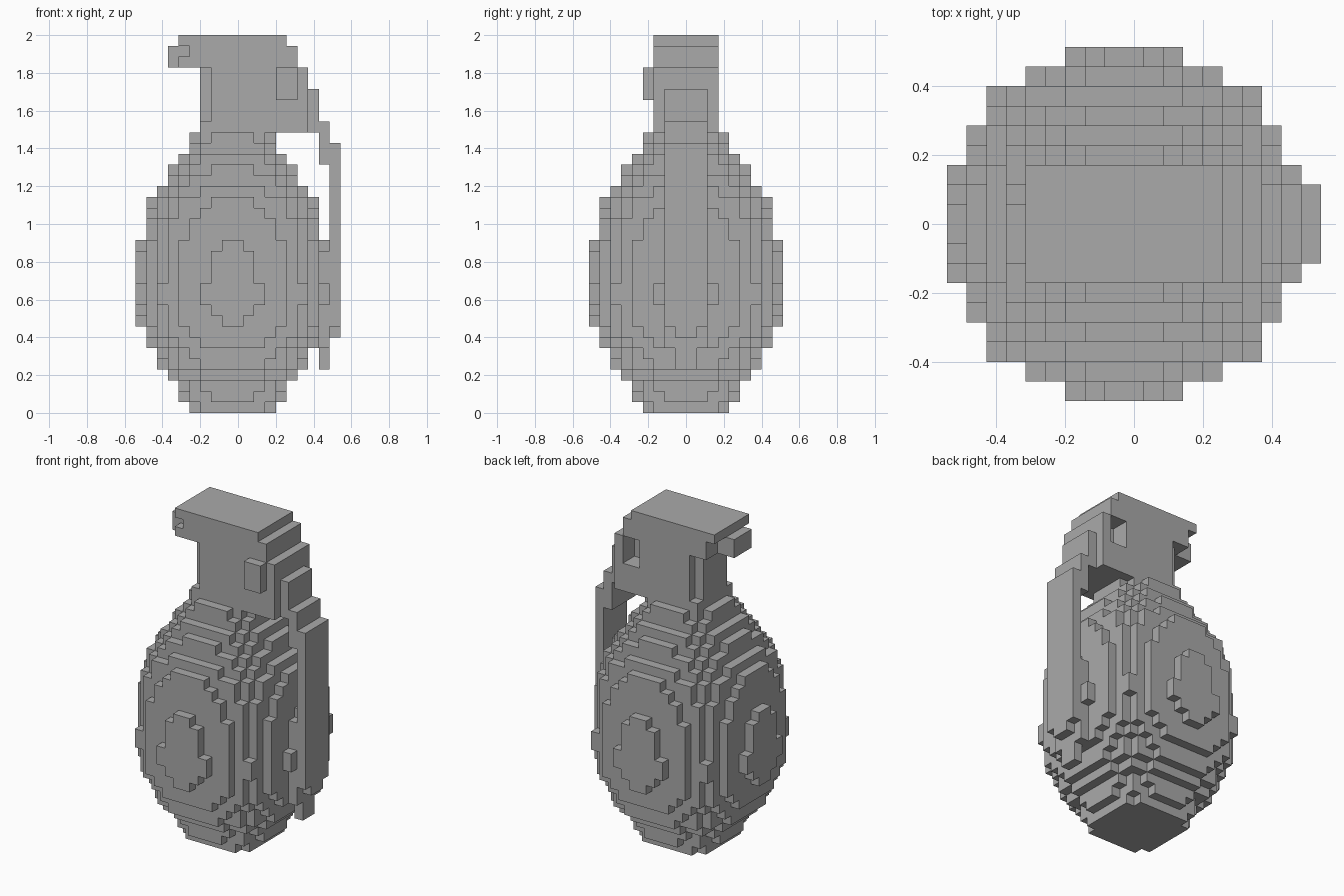
import bpy
import bmesh
from mathutils import Vector

if "Cube" in bpy.data.objects:
    bpy.data.objects.remove(bpy.data.objects["Cube"], do_unlink=True)

UNIT = 2 / 35                                  # edge of one cell
ORIGIN = Vector((-9.5, -9, 0))                 # grid corner, in cells

grey = bpy.data.materials.new("plain_grey")
grey.use_nodes = True
colour = (0.4, 0.4, 0.4, 1)
grey.diffuse_color = colour
grey.node_tree.nodes["Principled BSDF"].inputs["Base Color"].default_value = colour


def box(x0, x1, y0, y1, z0, z1):
    """Set of grid cells; the end values are exclusive."""
    return {(x, y, z) for x in range(x0, x1)
            for y in range(y0, y1) for z in range(z0, z1)}


def build(name, cells):
    """Make the outer skin of a set of cells."""
    bm = bmesh.new()
    verts = {}

    def corner(p):
        key = tuple(p)
        if key not in verts:
            verts[key] = bm.verts.new((Vector(key) + ORIGIN) * UNIT)
        return verts[key]

    for cell in sorted(cells):
        for axis in range(3):
            u, v = (axis + 1) % 3, (axis + 2) % 3
            for side in (0, 1):
                near = list(cell)
                near[axis] += 2 * side - 1
                if tuple(near) in cells:
                    continue
                ring = []
                for a, b in ((0, 0), (1, 0), (1, 1), (0, 1)):
                    p = list(cell)
                    p[axis] += side
                    p[u] += a
                    p[v] += b
                    ring.append(corner(p))
                bm.faces.new(ring if side else ring[::-1])
    mesh = bpy.data.meshes.new(name)
    bm.to_mesh(mesh)
    bm.free()
    mesh.materials.append(grey)
    obj = bpy.data.objects.new(name, mesh)
    bpy.context.collection.objects.link(obj)
    return obj


# Egg-shaped body: one rounded layer for each radius, bottom to top
radii = (4.15, 4.8, 5.4, 6.2, 6.9, 7.4, 7.9, 8.3, 8.53, 8.62, 8.85, 8.85, 8.62,
         8.62, 8.6, 8.52, 8.4, 8.2, 8.0, 7.7, 7.1, 6.4, 5.7, 5.3, 4.45, 4.1)
POWER = 2.3
body = {(x, y, z) for z, r in enumerate(radii)
        for x in range(18) for y in range(18)
        if abs(x - 8.5) ** POWER + abs(y - 8.5) ** POWER <= r ** POWER}
build("body", body)

# Neck with a recessed edge on its right
neck = box(7, 13, 6, 12, 26, 34) | box(6, 7, 7, 11, 26, 32) | box(6, 7, 6, 12, 26, 27)
# Cap plate and the block under it
cap = box(4, 14, 6, 12, 34, 35) | box(5, 13, 6, 12, 32, 34) | box(4, 5, 6, 10, 32, 33)
# Stepped lever mount, hollowed at the back
mount = (box(13, 15, 6, 12, 32, 34) | box(13, 16, 6, 12, 26, 32)
         | box(16, 17, 7, 11, 26, 30))
mount -= box(13, 15, 10, 12, 29, 32)
build("fuse_head", neck | cap | mount)

# Hook under the cap
build("hook", box(3, 5, 7, 10, 33, 34) | box(3, 4, 7, 10, 32, 33))

# Pin end on the front of the mount
build("pin", box(13, 15, 5, 6, 29, 32))

# Lever strip with a narrow bent tip
lever = (box(17, 18, 7, 11, 23, 27) | box(18, 19, 7, 11, 8, 25)
         | box(18, 19, 8, 10, 7, 8) | box(17, 18, 7, 11, 6, 9)
         | box(17, 18, 8, 10, 4, 6))
build("lever", lever)
